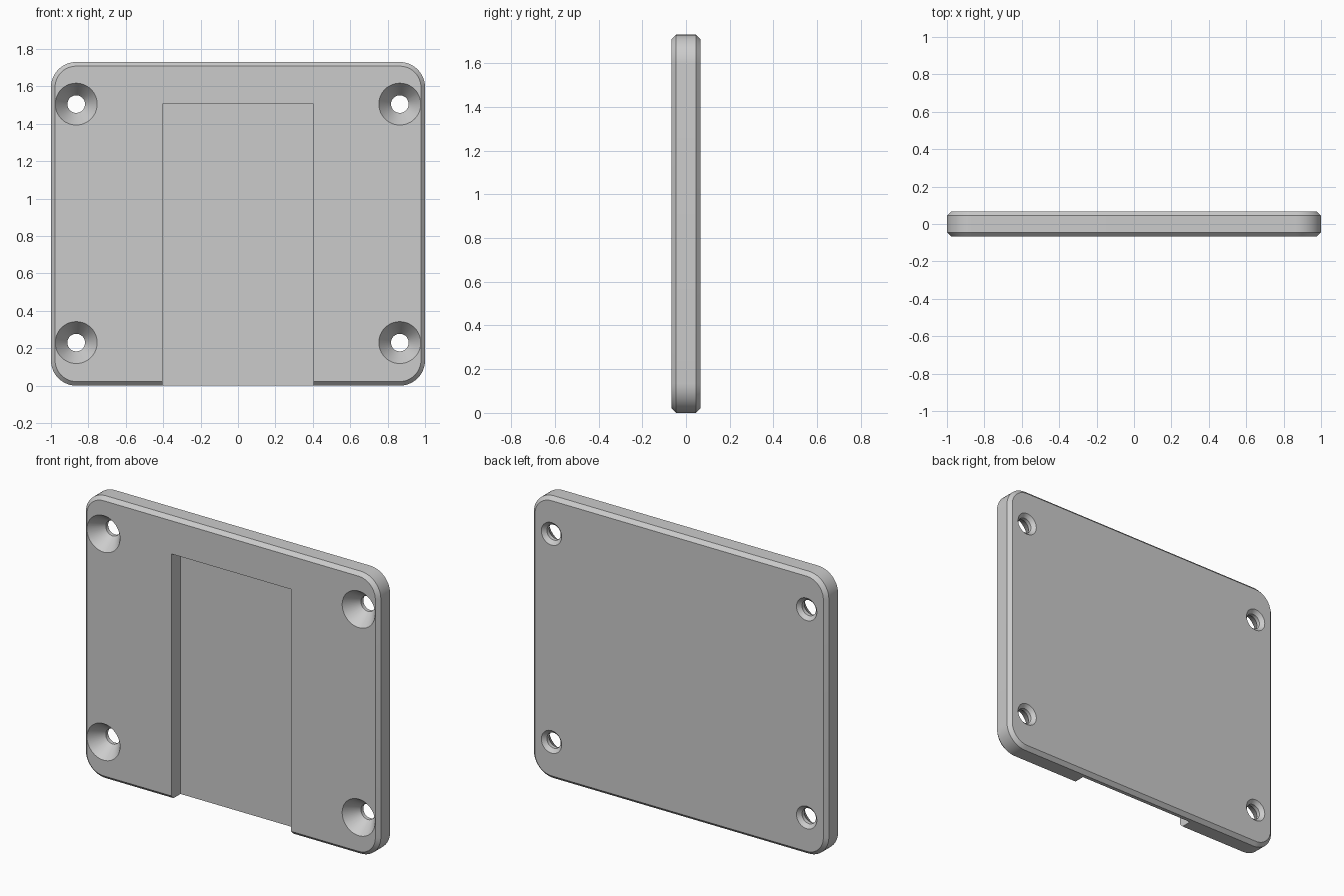
import bpy, bmesh
from math import cos, sin, pi, radians

cube = bpy.data.objects.get("Cube")
if cube:
    bpy.data.objects.remove(cube, do_unlink=True)

W, H, T = 1.0, 1.73, 0.067      # half width, height, half thickness
CHAMFER, CORNER = 0.022, 0.135

grey = bpy.data.materials.new("plain grey")
grey.use_nodes = True
grey.diffuse_color = (0.6, 0.6, 0.6, 1)
grey.node_tree.nodes["Principled BSDF"].inputs["Base Color"].default_value = (0.6, 0.6, 0.6, 1)


def loft(name, rings):
    """Closed solid through a row of equal-length point rings."""
    bm = bmesh.new()
    loops = [[bm.verts.new(p) for p in ring] for ring in rings]
    n = len(loops[0])
    for a, b in zip(loops, loops[1:]):
        for i in range(n):
            j = (i + 1) % n
            bm.faces.new((a[i], a[j], b[j], b[i]))
    bm.faces.new(loops[0])
    bm.faces.new(loops[-1])
    bmesh.ops.recalc_face_normals(bm, faces=bm.faces)
    mesh = bpy.data.meshes.new(name)
    bm.to_mesh(mesh)
    bm.free()
    mesh.materials.append(grey)
    obj = bpy.data.objects.new(name, mesh)
    bpy.context.collection.objects.link(obj)
    return obj


def rounded_outline(inset, y, steps=12):
    """Rounded rectangle facing the front, shrunk by inset."""
    r, points = CORNER - inset, []
    for q, (sx, sz) in enumerate([(1, 1), (-1, 1), (-1, -1), (1, -1)]):
        cx, cz = sx * (W - CORNER), H / 2 + sz * (H / 2 - CORNER)
        for k in range(steps + 1):
            a = (q + k / steps) * pi / 2
            points.append((cx + r * cos(a), y, cz + r * sin(a)))
    return points


def circle(x, z, r, y, sides=48):
    return [(x + r * cos(2 * pi * i / sides), y, z + r * sin(2 * pi * i / sides))
            for i in range(sides)]


def rectangle(x, z0, z1, y):
    return [(-x, y, z0), (x, y, z0), (x, y, z1), (-x, y, z1)]


# Rounded plate with chamfered front and back rims
plate = loft("mounting_plate", [
    rounded_outline(CHAMFER, -T), rounded_outline(0, -T + CHAMFER),
    rounded_outline(0, T - CHAMFER), rounded_outline(CHAMFER, T)])

# Slot open at the bottom, and four countersunk screw holes
cutters = [loft("slot_cutter", [rectangle(0.405, -0.1, 1.505, -0.2),
                                rectangle(0.405, -0.1, 1.505, 0.022)])]
HEAD, BORE, EDGE = 0.112, 0.047, 0.069
for x in (-0.865, 0.865):
    for z in (0.23, 1.505):
        cutters.append(loft("screw_hole_cutter", [
            circle(x, z, r, y) for r, y in (
                (HEAD, -0.1), (HEAD, -T), (BORE, 0.022),
                (BORE, T - CHAMFER), (EDGE, T), (EDGE, 0.1))]))

bpy.ops.object.select_all(action='DESELECT')
plate.select_set(True)
bpy.context.view_layer.objects.active = plate
for cutter in cutters:
    cutter.hide_render = True
    mod = plate.modifiers.new("cut", 'BOOLEAN')
    mod.operation, mod.solver, mod.object = 'DIFFERENCE', 'EXACT', cutter
    bpy.ops.object.modifier_apply(modifier=mod.name)
    bpy.data.objects.remove(cutter, do_unlink=True)

bpy.ops.object.shade_smooth_by_angle(angle=radians(25))
